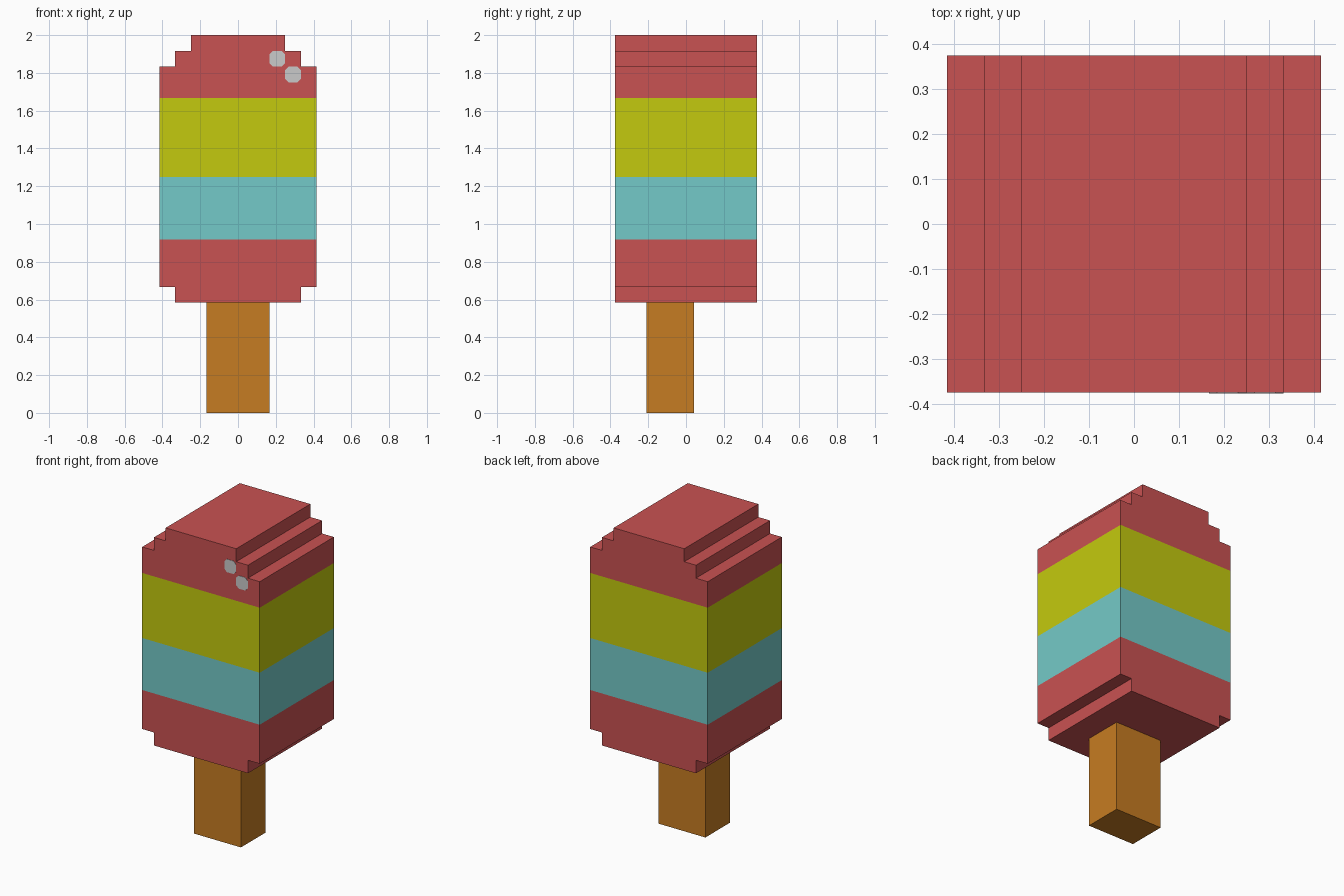
import bpy, bmesh
from mathutils import Vector

if "Cube" in bpy.data.objects:
    bpy.data.objects.remove(bpy.data.objects["Cube"])

U = 1 / 12  # design grid unit


def material(name, rgb):
    def lin(c):
        c /= 255
        return c / 12.92 if c <= 0.04045 else ((c + 0.055) / 1.055) ** 2.4
    m = bpy.data.materials.new(name)
    m.diffuse_color = (*[lin(c) for c in rgb], 1)
    m.use_nodes = True
    m.node_tree.nodes["Principled BSDF"].inputs["Base Color"].default_value = m.diffuse_color
    return m


red = material("strawberry_red", (201, 82, 82))
yellow = material("lemon_yellow", (196, 202, 14))
blue = material("ice_blue", (116, 202, 200))
wood = material("stick_wood", (198, 124, 34))
shine = material("shine_grey", (202, 202, 202))


def finish(name, bm, mats):
    bmesh.ops.recalc_face_normals(bm, faces=bm.faces[:])
    me = bpy.data.meshes.new(name)
    bm.to_mesh(me)
    bm.free()
    for m in mats:
        me.materials.append(m)
    ob = bpy.data.objects.new(name, me)
    bpy.context.collection.objects.link(ob)
    return ob


def extrude(bm, faces, dy):
    geom = bmesh.ops.extrude_face_region(bm, geom=faces)["geom"]
    verts = [g for g in geom if isinstance(g, bmesh.types.BMVert)]
    bmesh.ops.translate(bm, verts=verts, vec=(0, dy, 0))


# Ice body: stepped front silhouette laid out as cells, then extruded back
def half_width(z):
    return 3 if z > 23 else 4 if z > 22 or z < 8 else 5


xs = [-5, -4, -3, -1, 1, 3, 4, 5]
zs = [7, 8, 9, 11, 15, 20, 21, 22, 23, 24]
bm = bmesh.new()
grooves = []
for z0, z1 in zip(zs, zs[1:]):
    for x0, x1 in zip(xs, xs[1:]):
        xc, zc = abs(x0 + x1) / 2, (z0 + z1) / 2
        if xc > half_width(zc):
            continue
        f = bm.faces.new([bm.verts.new((x * U, -4.5 * U, z * U))
                          for x, z in ((x0, z0), (x1, z0), (x1, z1), (x0, z1))])
bmesh.ops.remove_doubles(bm, verts=bm.verts[:], dist=1e-4)
extrude(bm, bm.faces[:], 9 * U)
bmesh.ops.recalc_face_normals(bm, faces=bm.faces[:])

# Two bite grooves sunk into the front
for f in bm.faces:
    c = f.calc_center_median() / U
    if c.y < -4.4 and 1 < abs(c.x) < 3 and 9 < c.z < 21:
        grooves.append(f)
extrude(bm, grooves, U)

# Flavour stripes by height
for f in bm.faces:
    z = f.calc_center_median().z / U
    f.material_index = 1 if 15 < z < 20 else 2 if 11 < z < 15 else 0
finish("ice_body", bm, [red, yellow, blue])

# Wooden stick
bm = bmesh.new()
bmesh.ops.create_cube(bm, size=1)
for v in bm.verts:
    v.co = Vector((v.co.x * 4, v.co.y * 3 - 1, v.co.z * 7 + 3.5)) * U
finish("stick", bm, [wood])

# Shine spots: thin plates with clipped corners
for i, (x, z) in enumerate(((2.5, 22.5), (3.5, 21.5))):
    bm = bmesh.new()
    a, b = 0.5, 0.28
    pts = [(a, b), (b, a), (-b, a), (-a, b), (-a, -b), (-b, -a), (b, -a), (a, -b)]
    face = bm.faces.new([bm.verts.new(((x + px) * U, -4.5 * U - 0.002, (z + pz) * U))
                         for px, pz in pts])
    extrude(bm, [face], 0.002)
    finish(f"shine_spot_{i + 1}", bm, [shine])
